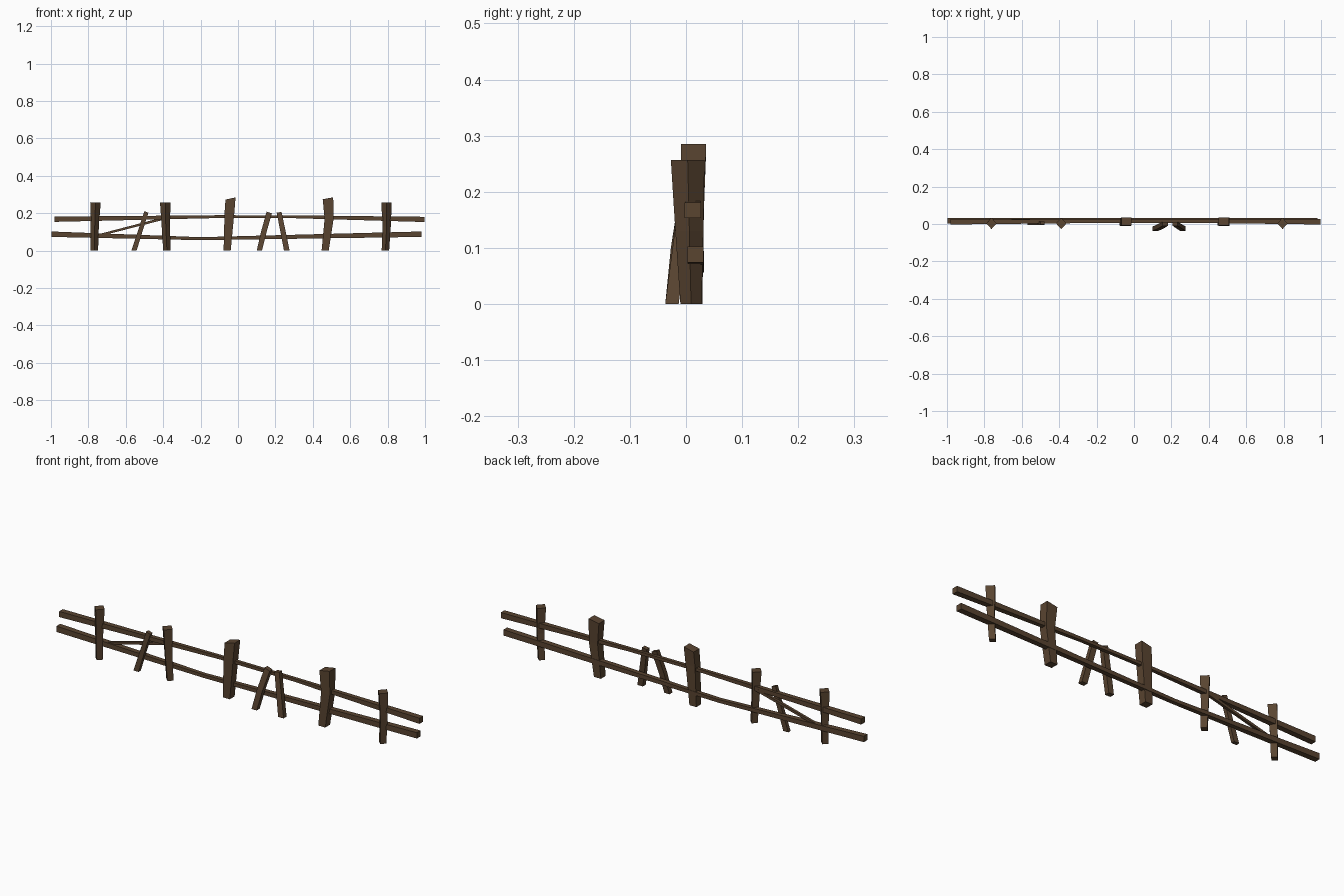
import bpy, bmesh, math

wood = bpy.data.materials.new("dark_brown_wood")
wood.diffuse_color = (0.100, 0.058, 0.030, 1)


def loft(name, sections, axis="z", diamond=False):
    """Four-sided beam through (x, y, z, width, depth[, top slope]) sections."""
    bm = bmesh.new()
    if diamond:
        corners = [(0, -.5), (.5, 0), (0, .5), (-.5, 0)]
    else:
        corners = [(-.5, -.5), (.5, -.5), (.5, .5), (-.5, .5)]
    rings = []
    for x, y, z, w, d, *slope in sections:
        s = slope[0] if slope else 0
        if axis == "z":
            ring = [(x + a * w, y + b * d, z + a * s) for a, b in corners]
        else:
            ring = [(x + b * s, y + a * w, z + b * d) for a, b in corners]
        rings.append([bm.verts.new(p) for p in ring])
    for lo, hi in zip(rings, rings[1:]):
        for i in range(4):
            j = (i + 1) % 4
            bm.faces.new((lo[i], lo[j], hi[j], hi[i]))
    bm.faces.new(rings[0][::-1])
    bm.faces.new(rings[-1])
    bmesh.ops.recalc_face_normals(bm, faces=bm.faces)
    mesh = bpy.data.meshes.new(name)
    bm.to_mesh(mesh)
    bm.free()
    mesh.materials.append(wood)
    obj = bpy.data.objects.new(name, mesh)
    bpy.context.collection.objects.link(obj)


# Horizontal rails, thinner and bowed in the middle
loft("upper_rail", [(-.98, .012, .168, .029, .028), (-.1, .015, .182, .017, .015),
                    (.3, .015, .181, .017, .015), (.998, .012, .167, .029, .028)], "x")
loft("lower_rail", [(-.998, .017, .088, .029, .029), (-.2, .022, .064, .020, .016),
                    (.98, .017, .088, .029, .029)], "x")

# Slim posts set with a corner to the front: bottom, waist, top x
for i, (xb, xm, xt) in enumerate([(-.768, -.766, -.762), (-.380, -.386, -.389),
                                  (.788, .795, .794)]):
    loft(f"slim_post_{i + 1}", [(xb, .009, 0, .040, .038), (xm, .006, .13, .044, .050),
                                (xt, .003, .257, .056, .060)], diamond=True)

# Heavy square posts, bent and with slanted tops
loft("heavy_post_1", [(-.058, .010, 0, .038, .038), (-.046, .011, .20, .052, .042),
                      (-.040, .0135, .279, .054, .045, .012)])
loft("heavy_post_2", [(.466, .010, 0, .038, .038), (.487, .011, .17, .048, .042),
                      (.481, .0135, .280, .056, .045, .010)])

# Short leaning stakes
loft("stake_1", [(-.556, .003, 0, .028, .018), (-.521, .004, .11, .025, .018),
                 (-.490, .005, .207, .022, .018, -.008)])
loft("stake_2", [(.114, -.025, 0, .028, .024), (.138, -.015, .10, .030, .024),
                 (.167, .001, .204, .028, .022, -.010)])
loft("stake_3", [(.261, -.025, 0, .030, .024), (.220, .001, .205, .026, .022, .004)])

# Thin diagonal brace
loft("diagonal_brace", [(-.765, .020, .077, .013, .012), (-.385, .018, .175, .013, .014)], "x")
